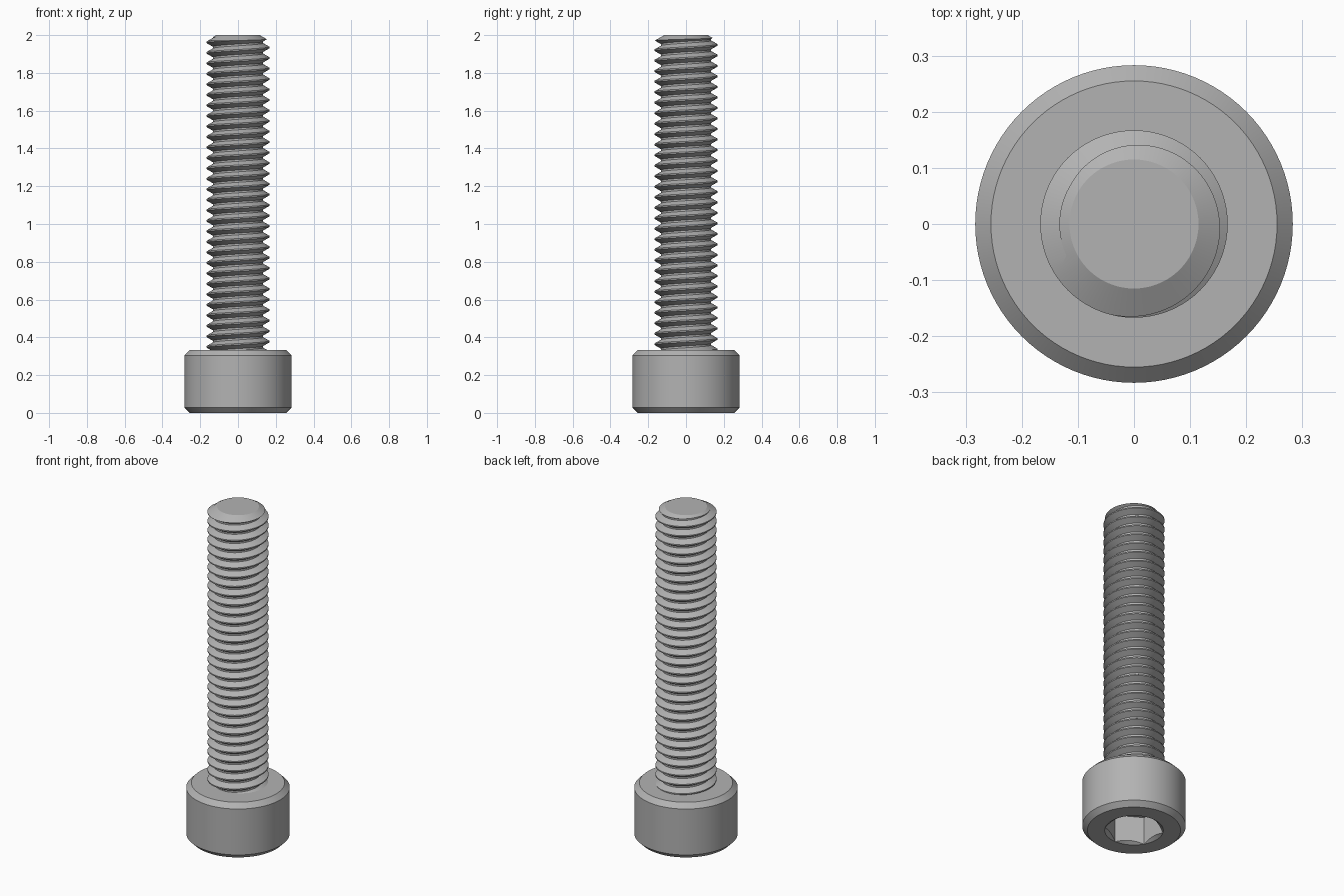
import bpy, bmesh, math

cube = bpy.data.objects.get("Cube")
if cube:
    bpy.data.objects.remove(cube)

# One plain metal colour
GREY = (0.45, 0.45, 0.45, 1)
steel = bpy.data.materials.new("steel_grey")
steel.use_nodes = True
steel.diffuse_color = GREY
steel.node_tree.nodes["Principled BSDF"].inputs["Base Color"].default_value = GREY

# Main sizes
TOP, HEAD_H, HEAD_R = 2.0, 0.333, 0.283
CREST_R, ROOT_R, TIP_R = 0.167, 0.133, 0.115
PITCH, CREST_W = 0.0556, 0.007
SLOPE = 0.57                       # rise per radius of the tip chamfer
FLANK = (CREST_R - ROOT_R) * 0.577
SIDES = 72


def make_object(name, bm):
    bmesh.ops.recalc_face_normals(bm, faces=bm.faces)
    mesh = bpy.data.meshes.new(name)
    bm.to_mesh(mesh)
    bm.free()
    mesh.materials.append(steel)
    obj = bpy.data.objects.new(name, mesh)
    bpy.context.collection.objects.link(obj)
    return obj


def smooth(obj):
    bpy.ops.object.select_all(action='DESELECT')
    obj.select_set(True)
    bpy.context.view_layer.objects.active = obj
    bpy.ops.object.shade_smooth_by_angle(angle=math.radians(25))


def lathe(name, profile, sides, turn=0.0):
    """Closed solid of revolution from (radius, height) points."""
    bm = bmesh.new()
    rings = []
    for r, z in profile:
        angles = [turn + math.tau * i / sides for i in range(sides)]
        rings.append([bm.verts.new((r * math.cos(a), r * math.sin(a), z)) for a in angles])
    for low, high in zip(rings, rings[1:]):
        for i in range(sides):
            j = (i + 1) % sides
            bm.faces.new((low[i], low[j], high[j], high[i]))
    bm.faces.new(rings[0][::-1])
    bm.faces.new(rings[-1])
    return make_object(name, bm)


# Chamfered cylinder head
CH = 0.028
head = lathe("head", [(HEAD_R - CH, 0), (HEAD_R, CH), (HEAD_R, HEAD_H - CH),
                      (HEAD_R - CH, HEAD_H)], 96)

# Hexagonal socket with a countersunk mouth, cut into the underside
HEX_R = 0.1604
cutters = [lathe("socket_cutter", [(HEX_R, -0.1), (HEX_R, 0.167)], 6, math.pi / 6),
           lathe("mouth_cutter", [(HEX_R + 0.02, -0.014), (HEX_R - 0.05, 0.035)], 96)]
for cutter in cutters:
    cutter.hide_render = True
    mod = head.modifiers.new(cutter.name, 'BOOLEAN')
    mod.operation, mod.solver, mod.object = 'DIFFERENCE', 'EXACT', cutter
    bpy.context.view_layer.objects.active = head
    bpy.ops.object.modifier_apply(modifier=mod.name)
    bpy.data.objects.remove(cutter)
smooth(head)


# Threaded shank: one vertical outline per angle, shifted up along the helix
def over_chamfer(point):
    r, z = point
    return r - (TIP_R + (TOP - z) / SLOPE)


def outline(turns):
    """Thread outline at an angle, stopped where it meets the tip chamfer."""
    crest = 1.976 - 0.75 * PITCH + turns * PITCH
    half = CREST_W / 2
    points = []
    for k in range(-31, 4):
        z = crest + k * PITCH
        points += [(ROOT_R, z - half - FLANK), (CREST_R, z - half),
                   (CREST_R, z + half), (ROOT_R, z + half + FLANK)]
    for n, (a, b) in enumerate(zip(points, points[1:])):
        fa, fb = over_chamfer(a), over_chamfer(b)
        if fa <= 0 < fb:
            t = fa / (fa - fb)
            stop = tuple(p + (q - p) * t for p, q in zip(a, b))
            return points[:n + 1] + [stop] * (len(points) - n - 1) + [(TIP_R, TOP)]


bm = bmesh.new()
columns = []
for i in range(SIDES + 1):
    a = math.tau * i / SIDES
    columns.append([bm.verts.new((r * math.cos(a), r * math.sin(a), z))
                    for r, z in outline(i / SIDES)])
for left, right in zip(columns, columns[1:]):
    for j in range(len(left) - 1):
        bm.faces.new((left[j], right[j], right[j + 1], left[j + 1]))
bm.faces.new([c[-1] for c in columns[:-1]])
bmesh.ops.remove_doubles(bm, verts=bm.verts, dist=0.00005)
shank = make_object("threaded_shank", bm)
smooth(shank)
